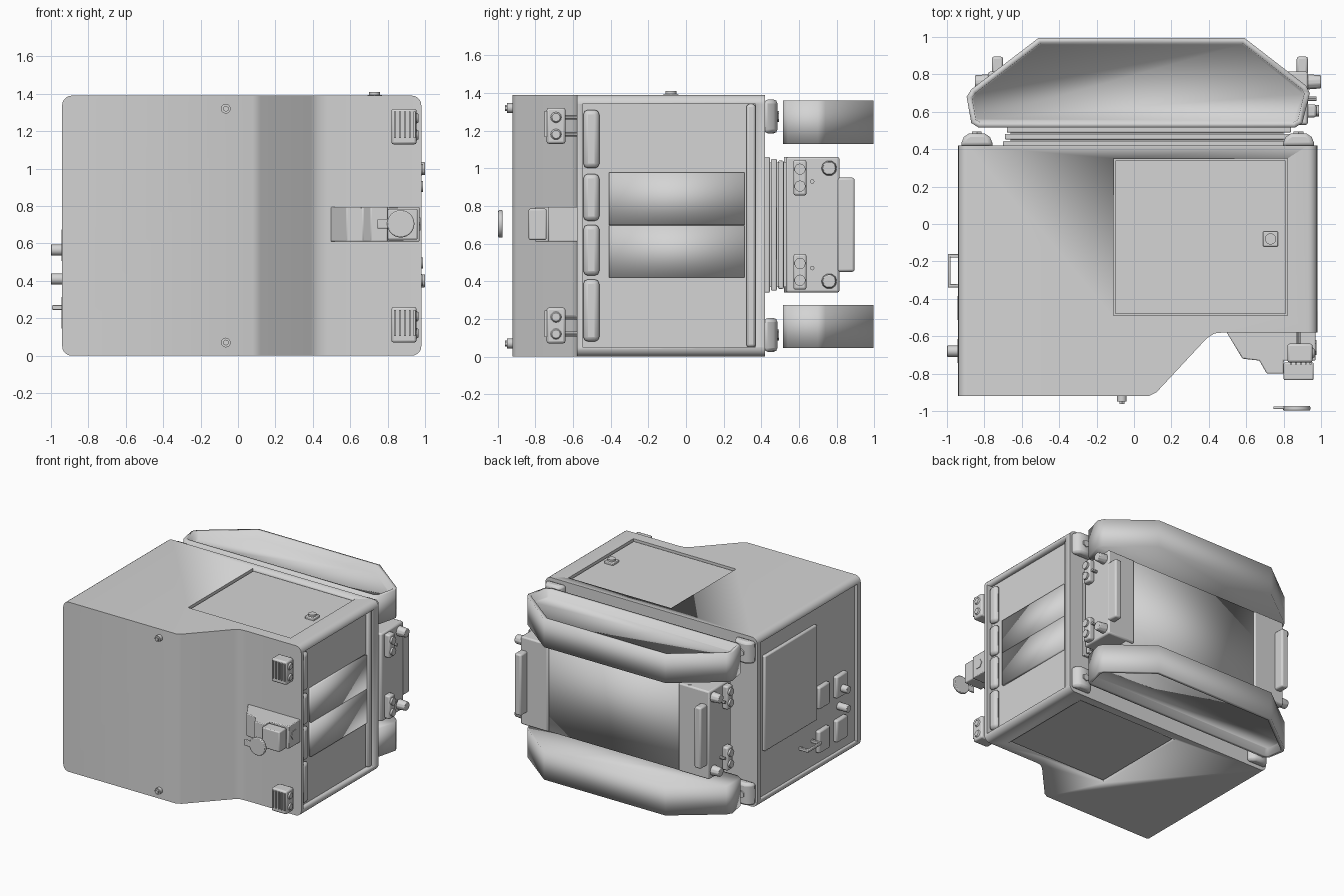
import bpy, bmesh, math
from mathutils import Vector, Matrix

cube = bpy.data.objects.get("Cube")
if cube:
    bpy.data.objects.remove(cube, do_unlink=True)

grey = bpy.data.materials.new("plain_grey")
grey.use_nodes = True
grey.diffuse_color = (0.66, 0.66, 0.66, 1)
grey.node_tree.nodes["Principled BSDF"].inputs["Base Color"].default_value = (0.66, 0.66, 0.66, 1)


def finish(name, bm, bevel=0.0, smooth=35):
    """Turn a bmesh into a shaded object, with optional rounded edges."""
    bmesh.ops.recalc_face_normals(bm, faces=bm.faces)
    mesh = bpy.data.meshes.new(name)
    bm.to_mesh(mesh)
    bm.free()
    mesh.materials.append(grey)
    ob = bpy.data.objects.new(name, mesh)
    bpy.context.collection.objects.link(ob)
    if bevel:
        mod = ob.modifiers.new("round_edges", "BEVEL")
        mod.width, mod.segments = bevel, 2
        mod.limit_method, mod.angle_limit = "ANGLE", math.radians(35)
    bpy.ops.object.select_all(action="DESELECT")
    ob.select_set(True)
    bpy.context.view_layer.objects.active = ob
    bpy.ops.object.shade_smooth_by_angle(angle=math.radians(smooth))
    return ob


def box(name, xs, ys, zs, bevel=0.0, smooth=35):
    bm = bmesh.new()
    bmesh.ops.create_cube(bm, size=1)
    for v in bm.verts:
        v.co = Vector([(r[0] + r[1]) / 2 + c * (r[1] - r[0]) for c, r in zip(v.co, (xs, ys, zs))])
    return finish(name, bm, bevel, smooth)


def prism_bm(points, z0, z1):
    """Plan outline extruded upwards."""
    bm = bmesh.new()
    base = bm.faces.new([bm.verts.new((x, y, z0)) for x, y in points])
    ext = bmesh.ops.extrude_face_region(bm, geom=[base])["geom"]
    for v in ext:
        if isinstance(v, bmesh.types.BMVert):
            v.co.z = z1
    bmesh.ops.recalc_face_normals(bm, faces=bm.faces)
    return bm


def rod(name, centre, radius, length, axis, sides=16, tip=None, bevel=0.0):
    """Cylinder centred on a point and pointing along an axis."""
    bm = bmesh.new()
    rot = Vector((0, 0, 1)).rotation_difference(Vector(axis)).to_matrix().to_4x4()
    bmesh.ops.create_cone(bm, cap_ends=True, segments=sides, radius1=radius,
                          radius2=radius if tip is None else tip, depth=length,
                          matrix=Matrix.Translation(centre) @ rot)
    return finish(name, bm, bevel)


def carve(target, xs, ys, zs):
    cutter = box("cutter", xs, ys, zs)
    cutter.hide_render = True
    mod = target.modifiers.new("carve", "BOOLEAN")
    mod.operation, mod.object, mod.solver = "DIFFERENCE", cutter, "EXACT"
    bpy.context.view_layer.objects.active = target
    bpy.ops.object.modifier_apply(modifier=mod.name)
    bpy.data.objects.remove(cutter, do_unlink=True)


H = 1.39   # hull height
MID = H / 2

# Main hull: stepped plan with rounded long edges, softly shaded across the slope
plan = [(-0.94, 0.42), (-0.94, -0.92), (0.08, -0.92), (0.12, -0.9), (0.39, -0.61),
        (0.43, -0.585), (0.48, -0.58), (0.98, -0.58), (0.98, 0.42)]
bm = prism_bm(plan, 0, H)
corners = [e for e in bm.edges if abs(e.verts[0].co.x - e.verts[1].co.x) < 1e-4
           and abs(e.verts[0].co.z - e.verts[1].co.z) < 1e-4]
bmesh.ops.bevel(bm, geom=corners, offset=0.05, segments=5, affect="EDGES", profile=0.5)
hull = finish("hull", bm, smooth=55)

# Recesses in top, underside and both ends
for z in (0, H):
    carve(hull, (-0.11, 0.82), (-0.49, 0.35), (z - 0.03, z + 0.03))
carve(hull, (0.93, 1.1), (-0.55, 0.37), (0.05, 1.34))
carve(hull, (-1.1, -0.91), (-0.88, 0.38), (0.05, 1.34))

# Hatch covers within thin grooves, and the latch on top
for side, z in (("lower", 0.026), ("upper", H - 0.026)):
    box(side + "_hatch", (-0.1, 0.81), (-0.48, 0.34), (z - 0.01, z + 0.01))
box("hatch_latch_base", (0.69, 0.77), (-0.12, -0.04), (H - 0.03, H + 0.005), 0.006)
rod("hatch_latch_knob", (0.73, -0.08, H + 0.005), 0.03, 0.03, (0, 0, 1))

# Louvred end: two softly bulging middle panels with padding and a side strip
for i, z in enumerate((0.42, 0.70)):
    box(f"louvre_panel_{i}", (0.915, 0.95), (-0.41, 0.31), (z, z + 0.277), smooth=180)
for i, (z0, z1) in enumerate(((0.08, 0.41), (0.43, 0.7), (0.72, 0.97), (1.0, 1.31))):
    box(f"end_pad_{i}", (0.92, 0.97), (-0.545, -0.46), (z0, z1), 0.03)
box("end_side_strip", (0.92, 0.96), (0.32, 0.37), (0.05, 1.34), 0.015)

# Equipment end: cover plate, boxes, connectors and handle
box("equipment_cover", (-0.935, -0.9), (-0.37, 0.31), (0.42, 1.2), 0.01)
for i, (y, z) in enumerate(((-0.75, 0.14), (-0.52, 0.14), (-0.75, 0.5), (-0.52, 0.5))):
    box(f"equipment_box_{i}", (-0.945, -0.9), (y, y + 0.14), (z, z + 0.18), 0.012)
for i, z in enumerate((0.565, 0.41)):
    rod(f"connector_{i}", (-0.95, -0.68, z), 0.03, 0.1, (1, 0, 0), bevel=0.004)
box("handle_grip", (-0.995, -0.98), (-0.34, -0.16), (0.245, 0.27), 0.006)
for i, y in enumerate((-0.34, -0.18)):
    box(f"handle_leg_{i}", (-0.99, -0.9), (y, y + 0.02), (0.245, 0.27), 0.004)

# Front bolts, lamps and their cooling fins, mirrored about mid height
for side, s in (("lower", -1), ("upper", 1)):
    rod(side + "_front_bolt", (-0.065, -0.93, MID + s * 0.625), 0.026, 0.04, (0, 1, 0), 12)
    rod(side + "_bolt_head", (-0.065, -0.952, MID + s * 0.625), 0.016, 0.02, (0, 1, 0), 6)
    z = MID + s * 0.53
    box(side + "_lamp_body", (0.82, 0.955), (-0.74, -0.64), (z - 0.095, z + 0.095), 0.012)
    for j in (-0.045, 0.045):
        rod(f"{side}_lamp_post", (0.88, -0.6, z + j), 0.012, 0.1, (0, 1, 0), 10)
        rod(f"{side}_lamp_lens", (0.957, -0.69, z + j), 0.033, 0.016, (1, 0, 0), 12, 0.022)
    for j in range(5):
        x = 0.835 + j * 0.026
        box(f"{side}_lamp_fin_{j}", (x, x + 0.01), (-0.752, -0.72), (z - 0.06, z + 0.08))

# Sensor on the front ledge, with a detached disc and its tab
arm = [(0.49, -0.57), (0.58, -0.72), (0.67, -0.73), (0.71, -0.80), (0.8, -0.80),
       (0.8, -0.73), (0.97, -0.73), (0.97, -0.57)]
finish("sensor_arm", prism_bm(arm, 0.61, 0.795), 0.006)
box("sensor_head", (0.8, 0.96), (-0.835, -0.74), (0.62, 0.785), 0.008)
rod("sensor_side_cap", (0.965, -0.66, 0.705), 0.04, 0.02, (1, 0, 0), 6)
rod("sensor_disc", (0.87, -0.985, 0.705), 0.073, 0.024, (0, 1, 0), 32, bevel=0.006)
box("sensor_disc_tab", (0.745, 0.81), (-0.99, -0.975), (0.68, 0.73), 0.005)

# Running gear: pods dished on their outer side only, mirrored about mid height
pod = [(-0.51, 0.995), (0.59, 0.995), (0.92, 0.74), (0.94, 0.70), (0.9, 0.54),
       (0.86, 0.515), (-0.83, 0.515), (-0.87, 0.54), (-0.895, 0.68), (-0.87, 0.72)]
for side, z, s in (("lower", 0.045, -1), ("upper", 1.13, 1)):
    bm = prism_bm(pod, z, z + 0.23)
    outer = [f for f in bm.faces if f.normal.z * s > 0.9]
    bmesh.ops.inset_individual(bm, faces=outer, thickness=0.03)
    bmesh.ops.inset_individual(bm, faces=outer, thickness=0.008, depth=-0.06)
    finish(side + "_track_pod", bm, smooth=180)

# Corner brackets on the back of the hull
foot = [(-0.09, 0), (-0.07, 0.05), (-0.04, 0.07), (0.04, 0.07), (0.07, 0.05), (0.09, 0)]
for i, x in enumerate((-0.84, 0.88)):
    for j, z in enumerate((0.115, H - 0.115)):
        bm = prism_bm([(x + a, 0.415 + b) for a, b in foot], z - 0.09, z + 0.09)
        finish(f"corner_bracket_{i}_{j}", bm, 0.02)
        rod(f"bracket_bolt_{i}_{j}", (x, 0.485, z), 0.03, 0.02, (0, 1, 0), 6)

# Neck slats joining hull and chassis
for i in range(3):
    y = 0.415 + i * 0.037
    box(f"neck_slat_{i}", (-0.7 + i * 0.01, 0.86 - i * 0.01), (y, y + 0.03),
        (0.34 + i * 0.01, 1.06 - i * 0.01), 0.006)
box("neck_core", (-0.66, 0.8), (0.4, 0.56), (0.37, 1.03))

# Chassis block between the pods with its end caps
box("chassis", (-0.6, 0.75), (0.52, 0.80), (0.34, 1.06), smooth=180)
for end, x0, x1, s in (("right", -0.78, -0.5, -1), ("left", 0.68, 0.93, 1)):
    box(end + "_end_cap", (x0, x1), (0.53, 0.815), (0.34, 1.06), 0.012)
    bar = -0.73 if s < 0 else 0.9
    box(end + "_bumper", (bar - 0.03, bar + 0.03), (0.8, 0.895), (0.45, 0.95), 0.012)
    face = x0 if s < 0 else x1
    for k, m in (("lower", -1), ("upper", 1)):
        z = 0.70 + m * 0.25
        box(f"{end}_{k}_lamp", sorted((face - s * 0.01, face + s * 0.045)),
            (0.57, 0.64), (z - 0.095, z + 0.095), 0.012)
        for j in (-0.045, 0.045):
            rod(f"{end}_{k}_lamp_lens", (face + s * 0.05, 0.605, z + j), 0.03, 0.02, (s, 0, 0), 12)
        rod(f"{end}_{k}_tow_knob", (face + s * 0.03, 0.76, 0.70 + m * 0.3), 0.042, 0.08,
            (s, 0, 0), 10, 0.036, 0.005)
        rod(f"{end}_{k}_pin", (face + s * 0.02, 0.67, 0.70 + m * 0.23), 0.012, 0.05, (s, 0, 0), 8)
